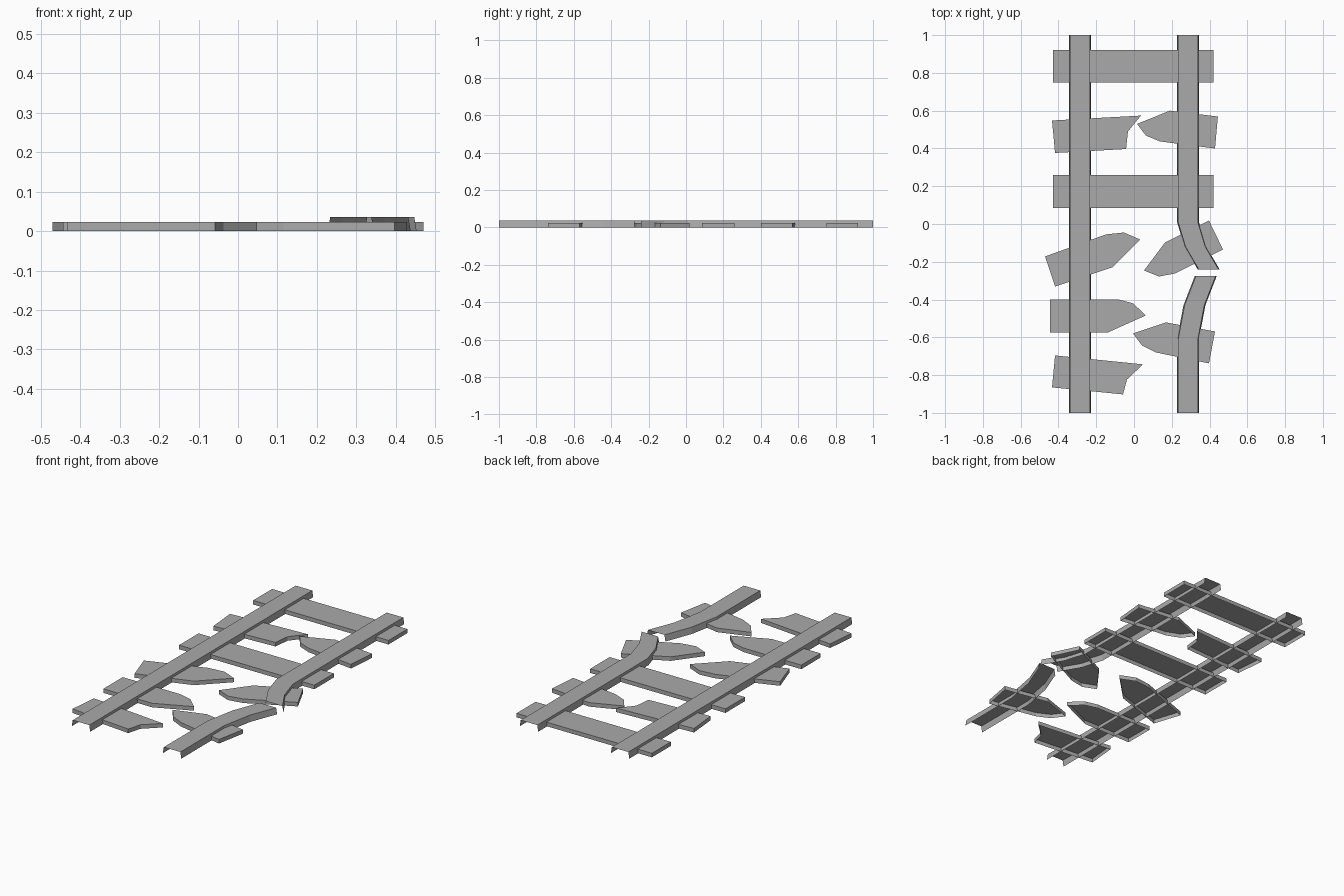
import bpy
import bmesh

cube = bpy.data.objects.get("Cube")
if cube:
    bpy.data.objects.remove(cube, do_unlink=True)

TIE_TOP = 0.023
RAIL_TOP = 0.036

grey = bpy.data.materials.new("worn_grey")
grey.use_nodes = True
GREY = (0.4, 0.4, 0.4, 1)
grey.diffuse_color = GREY
grey.node_tree.nodes["Principled BSDF"].inputs["Base Color"].default_value = GREY


def finish(name, bm):
    mesh = bpy.data.meshes.new(name)
    bm.to_mesh(mesh)
    bm.free()
    mesh.materials.append(grey)
    obj = bpy.data.objects.new(name, mesh)
    bpy.context.collection.objects.link(obj)


def tie(name, outline):
    """Plank shell, open underneath; the outline runs clockwise from above."""
    bm = bmesh.new()
    top = [bm.verts.new((x, y, TIE_TOP)) for x, y in outline]
    low = [bm.verts.new((x, y, 0)) for x, y in outline]
    bm.faces.new(top[::-1])
    for i in range(len(top)):
        j = (i + 1) % len(top)
        bm.faces.new((top[i], top[j], low[j], low[i]))
    finish(name, bm)


def rail(name, path):
    """Open channel swept along a path that runs from back to front."""
    bm = bmesh.new()
    profile = [(-0.058, 0), (-0.052, RAIL_TOP), (0.052, RAIL_TOP), (0.058, 0)]
    rows = [[bm.verts.new((x + dx, y, z)) for dx, z in profile] for x, y in path]
    for a, b in zip(rows, rows[1:]):
        for i in range(len(profile) - 1):
            bm.faces.new((a[i], b[i], b[i + 1], a[i + 1]))
    finish(name, bm)


# Rails: one straight, the other snapped and bent outward
rail("right_rail", [(-0.286, 1), (-0.286, -1)])
rail("left_rail_back", [(0.286, 1), (0.286, 0.01), (0.325, -0.12), (0.395, -0.24)])
rail("left_rail_front", [(0.38, -0.275), (0.32, -0.43), (0.286, -0.61), (0.286, -1)])

# Whole ties
for name, y0, y1 in (("back_tie", 0.75, 0.92), ("middle_tie", 0.085, 0.26)):
    tie(name, [(-0.43, y1), (0.42, y1), (0.42, y0), (-0.43, y0)])

# Broken ties
tie("broken_tie_back_right", [(-0.434, 0.548), (0.037, 0.574), (-0.032, 0.49),
                              (-0.042, 0.397), (-0.418, 0.376)])
tie("broken_tie_back_left", [(0.016, 0.53), (0.19, 0.6), (0.444, 0.569),
                             (0.429, 0.4), (0.138, 0.437), (0.063, 0.468)])
tie("broken_tie_centre_right", [(-0.471, -0.172), (-0.148, -0.055), (-0.053, -0.045),
                                (0.032, -0.082), (-0.116, -0.23), (-0.418, -0.331)])
tie("broken_tie_centre_left", [(0.053, -0.246), (0.164, -0.098), (0.397, 0.018),
                               (0.471, -0.135), (0.217, -0.262), (0.132, -0.278)])
tie("broken_tie_front_middle", [(-0.444, -0.4), (-0.08, -0.4), (-0.005, -0.42),
                                (0.063, -0.484), (-0.138, -0.574), (-0.444, -0.574)])
tie("broken_tie_front_left", [(-0.005, -0.579), (0.169, -0.521), (0.429, -0.569),
                              (0.397, -0.738), (0.116, -0.68), (0.042, -0.643)])
tie("broken_tie_front_right", [(-0.418, -0.696), (0.048, -0.743), (-0.037, -0.823),
                               (-0.058, -0.902), (-0.434, -0.865)])
